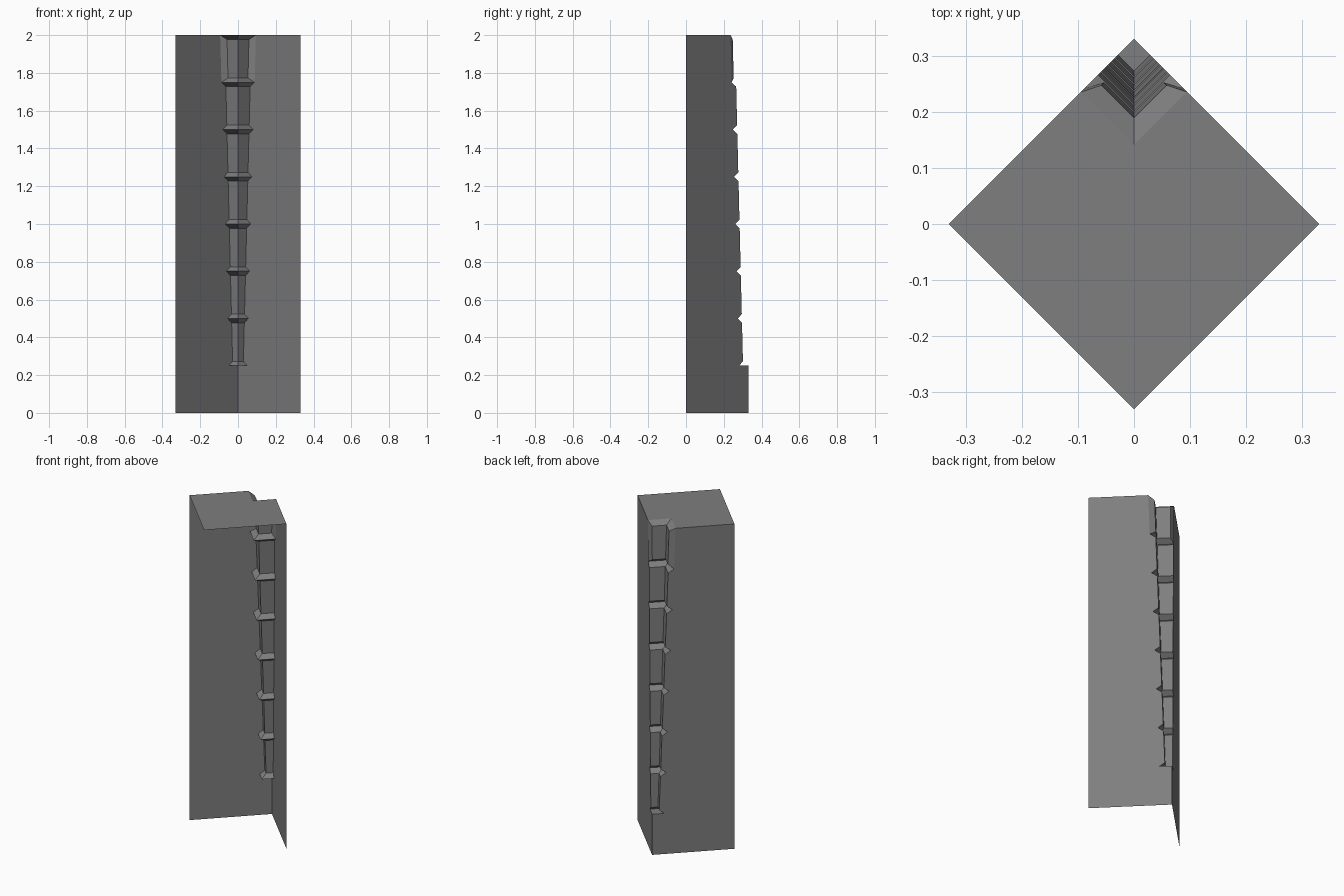
import bpy
import bmesh

if "Cube" in bpy.data.objects:
    bpy.data.objects.remove(bpy.data.objects["Cube"])

R = 0.33        # half diagonal of the square post
H = 2.0         # height
STEP = 0.25     # spacing of the grooves
LIP = 0.023     # half height of a groove


def groove_depth(z):
    return 0.049 + 0.026 * (z - STEP)


def notch_depth(z):
    return 0.028 + 0.0245 * (z - STEP)


# Half cross-section of one level: outer corner, wall end, notch edge, notch centre
def section(z, a, edge_x=None):
    e = a if edge_x is None else edge_x
    w = a if edge_x is None else groove_depth(z)
    centre = R - 2 * a
    half = [(R, 0), (w, R - w), (e, centre + e)]
    left = [(-x, y, z) for x, y in half]
    right = [(x, y, z) for x, y in reversed(half)]
    return left + [(0, centre, z)] + right


# Levels from the plain base up through the tapered, grooved corner notch
levels = [section(0, 0), section(STEP, 0)]
for i in range(1, 9):
    z = i * STEP
    if i > 1:
        zl = z - LIP
        levels.append(section(zl, notch_depth(zl), 0.058 if i == 8 else None))
    levels.append(section(z, groove_depth(z)))
    if i < 8:
        zu = z + LIP
        levels.append(section(zu, notch_depth(zu), 0.053 if i == 7 else None))

bm = bmesh.new()
cache = {}


def vert(p):
    key = tuple(round(c, 5) for c in p)
    if key not in cache:
        cache[key] = bm.verts.new(key)
    return cache[key]


def face(points):
    vs = list(dict.fromkeys(vert(p) for p in points))
    if len(vs) < 3:
        return
    f = bm.faces.new(vs)
    if f.calc_area() < 1e-7:
        bm.faces.remove(f)


# Two back walls with the notched corner between them
for lo, hi in zip(levels, levels[1:]):
    for k in range(6):
        face([lo[k], hi[k], hi[k + 1], lo[k + 1]])

# Top cap reaching forward to the front corner
top = levels[-1]
face([top[0], (0, -R, H)] + list(reversed(top[1:])))

mesh = bpy.data.meshes.new("notched_post")
bm.to_mesh(mesh)
bm.free()
post = bpy.data.objects.new("notched_post", mesh)
bpy.context.collection.objects.link(post)

# Dark grey surface
dark = bpy.data.materials.new("dark_grey")
dark.diffuse_color = (0.21, 0.21, 0.21, 1)
dark.use_nodes = True
dark.node_tree.nodes["Principled BSDF"].inputs["Base Color"].default_value = dark.diffuse_color
mesh.materials.append(dark)
